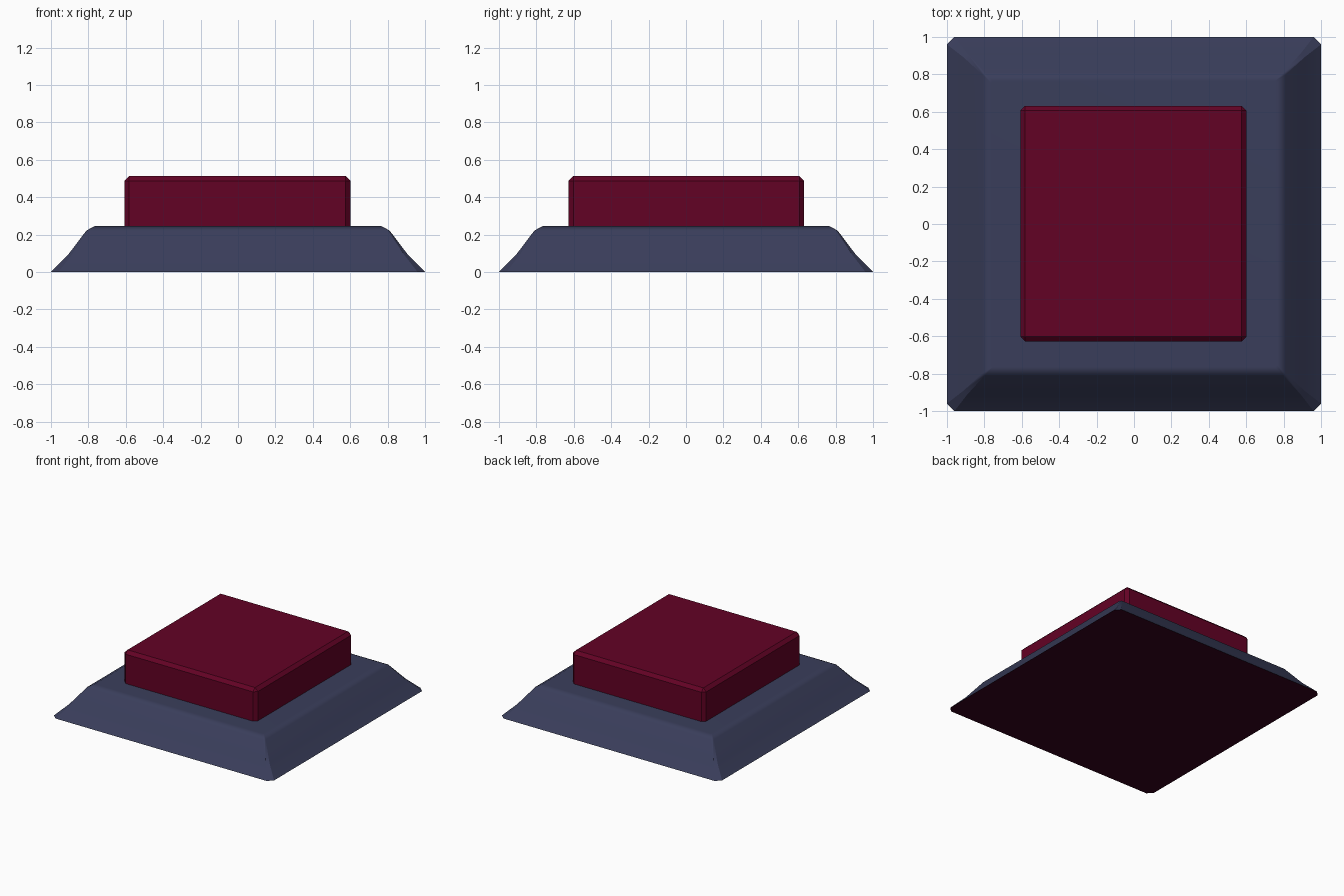
import bpy, bmesh, math

if "Cube" in bpy.data.objects:
    bpy.data.objects.remove(bpy.data.objects["Cube"])


def material(name, rgb):
    m = bpy.data.materials.new(name)
    m.diffuse_color = (*rgb, 1)
    m.use_nodes = True
    m.node_tree.nodes["Principled BSDF"].inputs["Base Color"].default_value = m.diffuse_color
    return m


slate = material("slate blue", (0.042, 0.048, 0.105))
crimson = material("dark crimson", (0.124, 0.0005, 0.018))
maroon = material("blackish maroon", (0.036, 0.0005, 0.0125))


def make_object(name, bm, mats):
    bmesh.ops.recalc_face_normals(bm, faces=bm.faces)
    me = bpy.data.meshes.new(name)
    bm.to_mesh(me)
    bm.free()
    ob = bpy.data.objects.new(name, me)
    bpy.context.collection.objects.link(ob)
    for m in mats:
        me.materials.append(m)
    return ob


# Flared base: stacked square rings with clipped corners
# (half width, height, corner clip)
profile = [(1.0, 0.0, 0.04), (0.91, 0.09, 0.02),
           (0.81, 0.222, 0.012), (0.765, 0.246, 0.01)]
bm = bmesh.new()
rings = []
for h, z, c in profile:
    pts = []
    for k in range(4):
        a = k * math.pi / 2
        for x, y in ((h, h - c), (h - c, h)):
            pts.append(bm.verts.new((x * math.cos(a) - y * math.sin(a),
                                     x * math.sin(a) + y * math.cos(a), z)))
    rings.append(pts)
for lo, hi in zip(rings, rings[1:]):
    for i in range(8):
        j = (i + 1) % 8
        bm.faces.new((lo[i], lo[j], hi[j], hi[i]))
bm.faces.new(rings[-1])
underside = bm.faces.new(rings[0][::-1])
underside.material_index = 1
base = make_object("flared_base", bm, [slate, maroon])
bpy.context.view_layer.objects.active = base
base.select_set(True)
bpy.ops.object.shade_smooth_by_angle(angle=math.radians(29))
weighted = base.modifiers.new("flat_slopes", 'WEIGHTED_NORMAL')
weighted.keep_sharp = True

# Raised block with chamfered edges
x0, x1, y0, y1, z0, z1 = -0.608, 0.602, -0.628, 0.632, 0.20, 0.513
bm = bmesh.new()
bmesh.ops.create_cube(bm, size=1)
for v in bm.verts:
    v.co = (x1 if v.co.x > 0 else x0,
            y1 if v.co.y > 0 else y0,
            z1 if v.co.z > 0 else z0)
bmesh.ops.bevel(bm, geom=bm.edges[:], offset=0.026, segments=1,
                affect='EDGES', profile=0.5)
make_object("raised_block", bm, [crimson])
